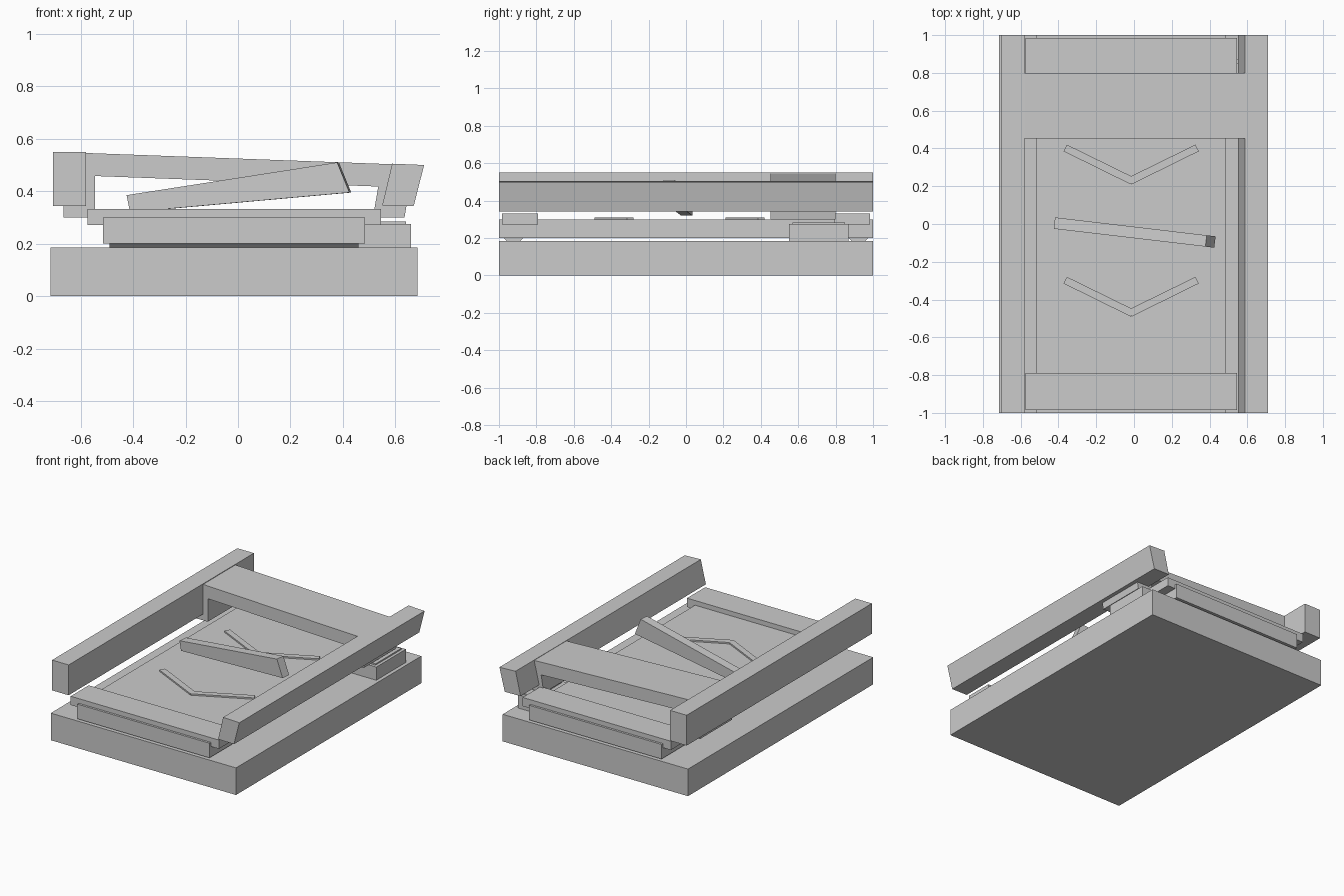
import bpy, bmesh
from mathutils import Vector

if "Cube" in bpy.data.objects:
    bpy.data.objects.remove(bpy.data.objects["Cube"])


def prism(name, profile, sweep):
    """Closed solid: 3D outline swept along a vector."""
    bm = bmesh.new()
    face = bm.faces.new([bm.verts.new(p) for p in profile])
    res = bmesh.ops.extrude_face_region(bm, geom=[face], use_keep_orig=True)
    moved = [g for g in res["geom"] if isinstance(g, bmesh.types.BMVert)]
    bmesh.ops.translate(bm, verts=moved, vec=Vector(sweep))
    bmesh.ops.recalc_face_normals(bm, faces=bm.faces)
    mesh = bpy.data.meshes.new(name)
    bm.to_mesh(mesh)
    bm.free()
    ob = bpy.data.objects.new(name, mesh)
    bpy.context.collection.objects.link(ob)
    return ob


def along_y(name, xz, y0, y1):
    return prism(name, [(x, y0, z) for x, z in xz], (0, y1 - y0, 0))


def box(name, x0, x1, y0, y1, z0, z1):
    return along_y(name, [(x0, z0), (x1, z0), (x1, z1), (x0, z1)], y0, y1)


# Base and sliding bed
box("base", -0.715, 0.685, -1, 1, 0, 0.185)
box("bed_plate", -0.515, 0.485, -1, 1, 0.2, 0.3)

# End strips on the bed and tapered rollers under it
for side, tag in ((-1, "front"), (1, "back")):
    y0, y1 = sorted((side * 0.79, side * 0.985))
    box(f"{tag}_end_strip", -0.575, 0.545, y0, y1, 0.272, 0.332)
    c = side * 0.922
    prism(f"{tag}_bed_runner",
          [(-0.49, c - 0.053, 0.2), (-0.49, c + 0.053, 0.2),
           (-0.49, c + 0.035, 0.184), (-0.49, c - 0.035, 0.184)], (0.95, 0, 0))

# Side rails, the right one leaning outward
box("left_rail", -0.705, -0.58, -1, 1, 0.343, 0.55)
along_y("right_rail", [(0.55, 0.345), (0.67, 0.343), (0.71, 0.5), (0.588, 0.505)], -1, 1)

# Sloping bridge with two legs
along_y("bridge", [(-0.665, 0.3), (-0.545, 0.3), (-0.545, 0.458), (0.535, 0.418),
                   (0.515, 0.3), (0.635, 0.3), (0.67, 0.5), (-0.665, 0.549)], 0.452, 0.8)

# Side pod with thin pad
box("side_pod", 0.45, 0.66, 0.55, 0.87, 0.185, 0.275)
box("pod_pad", 0.54, 0.64, 0.57, 0.85, 0.275, 0.284)

# Tapered, tilted bar
bar = [(-0.425, 0.385), (0.378, 0.51), (0.425, 0.395), (-0.412, 0.32)]
prism("tilted_bar", [(x, -0.025 - 0.118 * (x + 0.425), z) for x, z in bar],
      (0.007, 0.06, 0))

# Chevron strips on the bed, two mirrored arms each
arm = [(0.34, 0.42), (0.358, 0.385), (0.003, 0.21), (-0.015, 0.246)]
for dy, tag in ((0, "back"), (-0.7, "front")):
    for s, side in ((-1, "left"), (1, "right")):
        prism(f"{tag}_chevron_{side}",
              [(-0.015 + s * x, y + dy, 0.298) for x, y in arm], (0, 0, 0.012))
